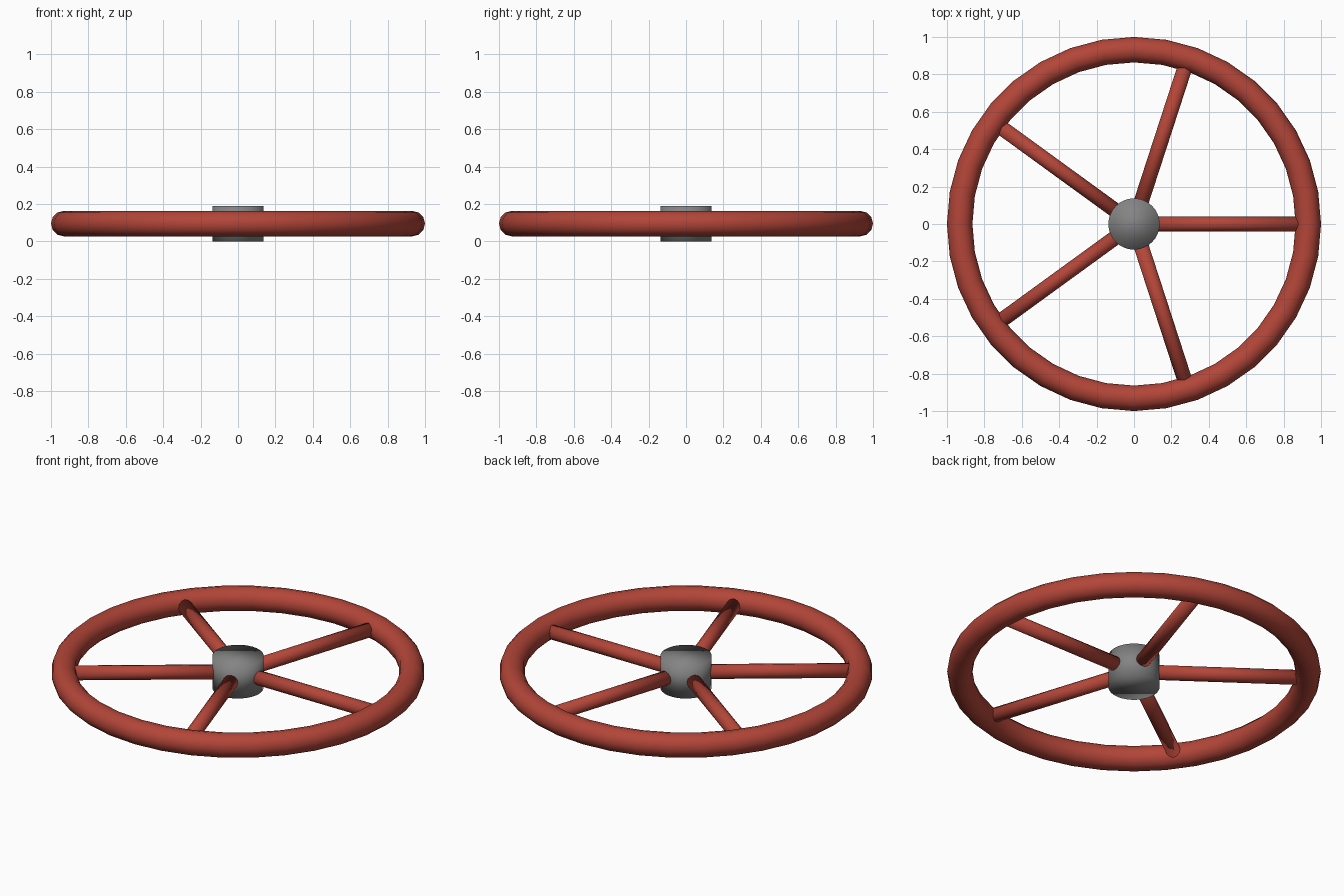
import bpy
import math

cube = bpy.data.objects.get("Cube")
if cube:
    bpy.data.objects.remove(cube, do_unlink=True)

MID_Z = 0.095      # height of the wheel's middle plane
RIM_RADIUS = 0.932
TUBE_RADIUS = 0.068
HUB_RADIUS = 0.137
SPOKE_COUNT = 5


def make_material(name, colour):
    mat = bpy.data.materials.new(name)
    mat.use_nodes = True
    mat.diffuse_color = colour
    mat.node_tree.nodes["Principled BSDF"].inputs["Base Color"].default_value = colour
    return mat


def finish(name, mat):
    obj = bpy.context.object
    obj.name = name
    obj.data.materials.append(mat)
    bpy.ops.object.shade_smooth()
    return obj


red = make_material("brick red", (0.45, 0.06, 0.04, 1))
grey = make_material("mid grey", (0.23, 0.23, 0.23, 1))

# Rim
bpy.ops.mesh.primitive_torus_add(major_radius=RIM_RADIUS, minor_radius=TUBE_RADIUS,
                                 major_segments=36, minor_segments=12,
                                 location=(0, 0, MID_Z))
finish("rim", red)

# Hub, softly shaded over its flat ends
bpy.ops.mesh.primitive_cylinder_add(vertices=32, radius=HUB_RADIUS, depth=2 * MID_Z,
                                    location=(0, 0, MID_Z))
finish("hub", grey)

# Spokes, running from inside the hub into the rim
start, end = 0.05, RIM_RADIUS - 0.02
for i in range(SPOKE_COUNT):
    angle = math.tau * i / SPOKE_COUNT
    reach = (start + end) / 2
    bpy.ops.mesh.primitive_cylinder_add(
        vertices=12, radius=0.04, depth=end - start,
        location=(reach * math.cos(angle), reach * math.sin(angle), MID_Z),
        rotation=(0, math.pi / 2, angle))
    finish(f"spoke_{i + 1}", red)
